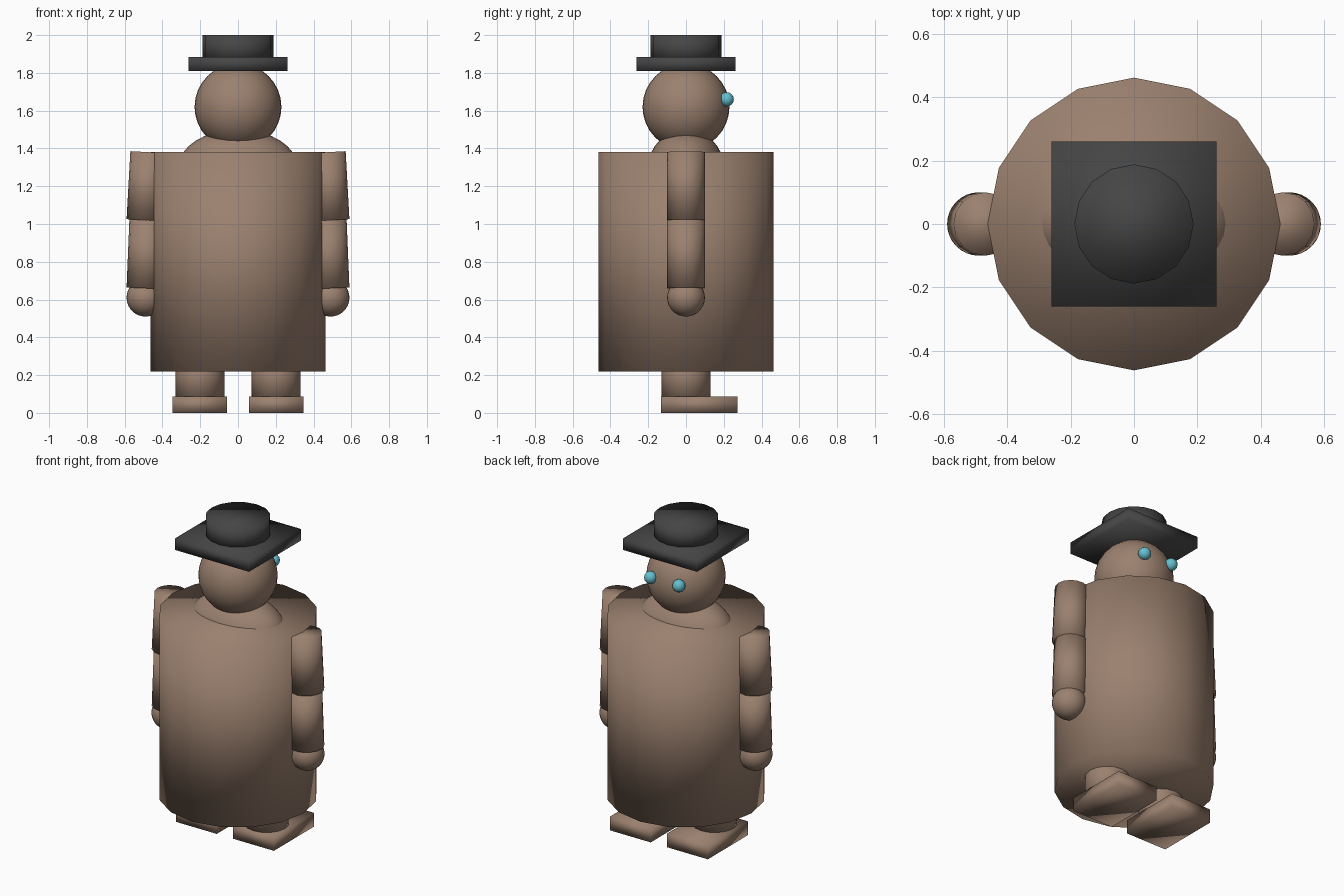
import bpy
from mathutils import Vector

if "Cube" in bpy.data.objects:
    bpy.data.objects.remove(bpy.data.objects["Cube"])


def material(name, rgb):
    m = bpy.data.materials.new(name)
    m.diffuse_color = (*rgb, 1)
    m.use_nodes = True
    m.node_tree.nodes["Principled BSDF"].inputs["Base Color"].default_value = m.diffuse_color
    return m


BROWN = material("warm brown", (0.33, 0.22, 0.16))
BLACK = material("charcoal", (0.06, 0.06, 0.06))
BLUE = material("light blue", (0.13, 0.52, 0.63))


def finish(name, mat):
    # the whole figure has soft normals, even on boxes and caps
    ob = bpy.context.object
    ob.name = name
    ob.data.materials.append(mat)
    bpy.ops.object.shade_smooth()
    return ob


def box(name, mat, centre, size):
    bpy.ops.mesh.primitive_cube_add(size=1, location=centre)
    bpy.context.object.scale = size
    bpy.ops.object.transform_apply(location=False, rotation=False, scale=True)
    return finish(name, mat)


def ball(name, mat, centre, radii, seg=32):
    bpy.ops.mesh.primitive_uv_sphere_add(segments=seg, ring_count=seg // 2,
                                         radius=1, location=centre)
    bpy.context.object.scale = radii
    bpy.ops.object.transform_apply(location=False, rotation=False, scale=True)
    return finish(name, mat)


def rod(name, mat, a, b, r):
    # 16-sided cylinder from point a up to point b
    a, b = Vector(a), Vector(b)
    d = b - a
    rot = Vector((0, 0, 1)).rotation_difference(d).to_euler()
    bpy.ops.mesh.primitive_cylinder_add(vertices=16, radius=r, depth=d.length,
                                        location=(a + b) / 2, rotation=rot)
    return finish(name, mat)


# Body, shoulders and head
rod("body", BROWN, (0, 0, 0.22), (0, 0, 1.38), 0.462)
ball("shoulders", BROWN, (0, 0, 1.30), (0.316, 0.2, 0.2))
ball("head", BROWN, (0, 0, 1.62), (0.23, 0.23, 0.23))

# Hat: square brim and round crown
box("hat_brim", BLACK, (0, 0, 1.847), (0.522, 0.522, 0.075))
rod("hat_crown", BLACK, (0, 0, 1.86), (0, 0, 2.0), 0.188)

# Paired parts
for side, s in (("left", -1), ("right", 1)):
    ball(side + "_eye", BLUE, (s * 0.1, 0.215, 1.66), (0.038,) * 3, 16)
    rod(side + "_upper_arm", BROWN, (s * 0.49, 0, 1.02), (s * 0.47, 0, 1.38), 0.1)
    rod(side + "_lower_arm", BROWN, (s * 0.49, 0, 0.66), (s * 0.475, 0, 1.02), 0.1)
    ball(side + "_hand", BROWN, (s * 0.49, 0, 0.61), (0.1,) * 3)
    rod(side + "_leg", BROWN, (s * 0.202, 0, 0.06), (s * 0.202, 0, 0.32), 0.13)
    box(side + "_foot", BROWN, (s * 0.202, 0.071, 0.044), (0.288, 0.405, 0.088))
